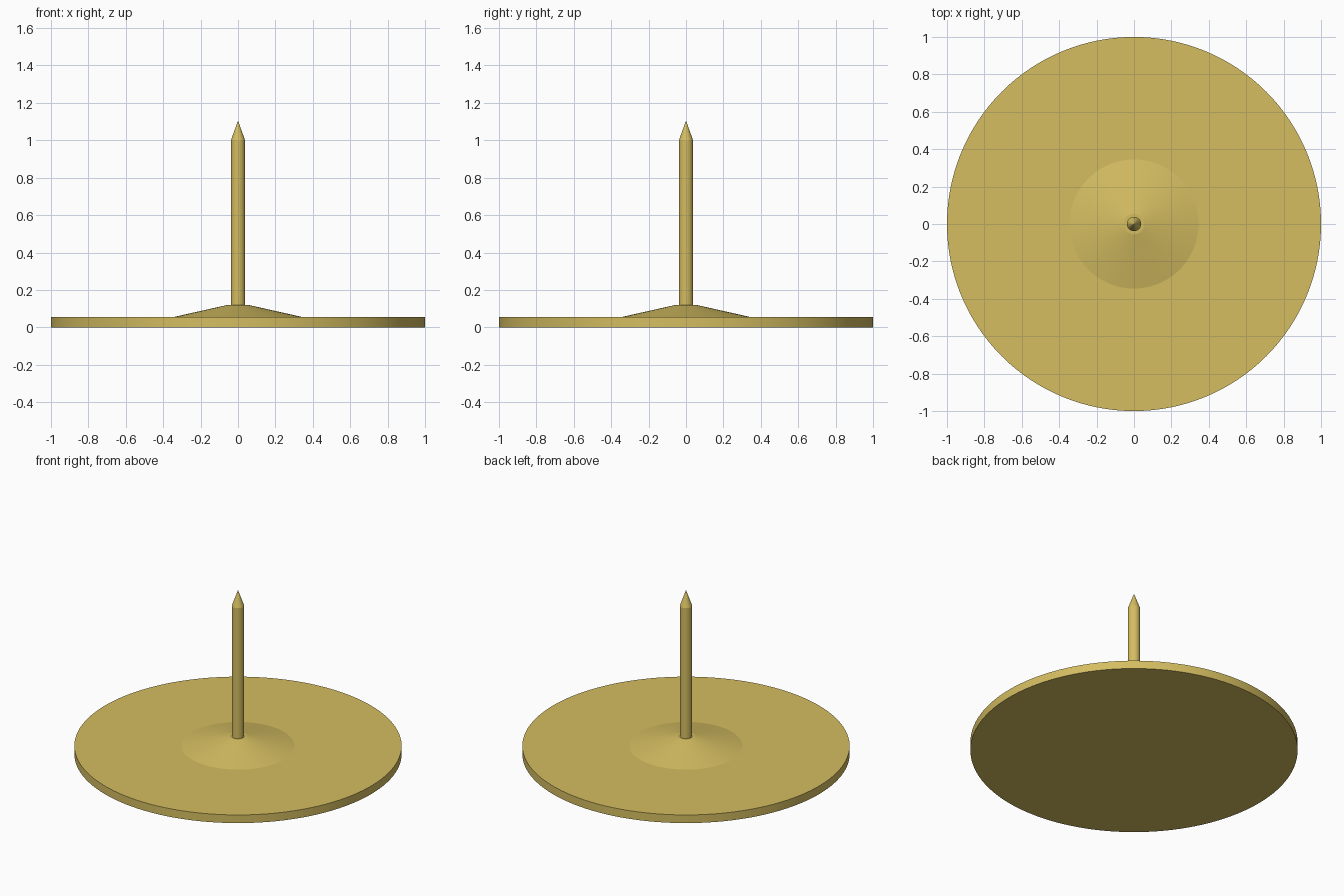
import bpy, bmesh, math

if "Cube" in bpy.data.objects:
    bpy.data.objects.remove(bpy.data.objects["Cube"])

brass = bpy.data.materials.new("brass")
brass.diffuse_color = (0.66, 0.51, 0.12, 1)
brass.use_nodes = True
brass.node_tree.nodes["Principled BSDF"].inputs["Base Color"].default_value = brass.diffuse_color


def lathe(name, profile, sides):
    """Spin a closed (radius, z) profile around the z axis."""
    bm = bmesh.new()
    verts = [bm.verts.new((r, 0, z)) for r, z in profile]
    edges = [bm.edges.new(p) for p in zip(verts, verts[1:])]
    bmesh.ops.spin(bm, geom=verts + edges, cent=(0, 0, 0), axis=(0, 0, 1),
                   angle=math.tau, steps=sides, use_merge=True)
    bmesh.ops.remove_doubles(bm, verts=bm.verts, dist=1e-5)
    bmesh.ops.recalc_face_normals(bm, faces=bm.faces)
    mesh = bpy.data.meshes.new(name)
    bm.to_mesh(mesh)
    bm.free()
    mesh.materials.append(brass)
    obj = bpy.data.objects.new(name, mesh)
    bpy.context.collection.objects.link(obj)
    bpy.ops.object.select_all(action='DESELECT')
    obj.select_set(True)
    bpy.context.view_layer.objects.active = obj
    bpy.ops.object.shade_smooth_by_angle(angle=math.radians(10))
    return obj


# Flat round head with a shallow raised collar
lathe("head", [(0, 0), (1, 0), (1, 0.055), (0.345, 0.055),
               (0.055, 0.12), (0, 0.12)], 128)

# Thin shaft ending in a sharp point
lathe("pin", [(0, 0.1), (0.038, 0.1), (0.038, 1.0), (0, 1.105)], 32)
